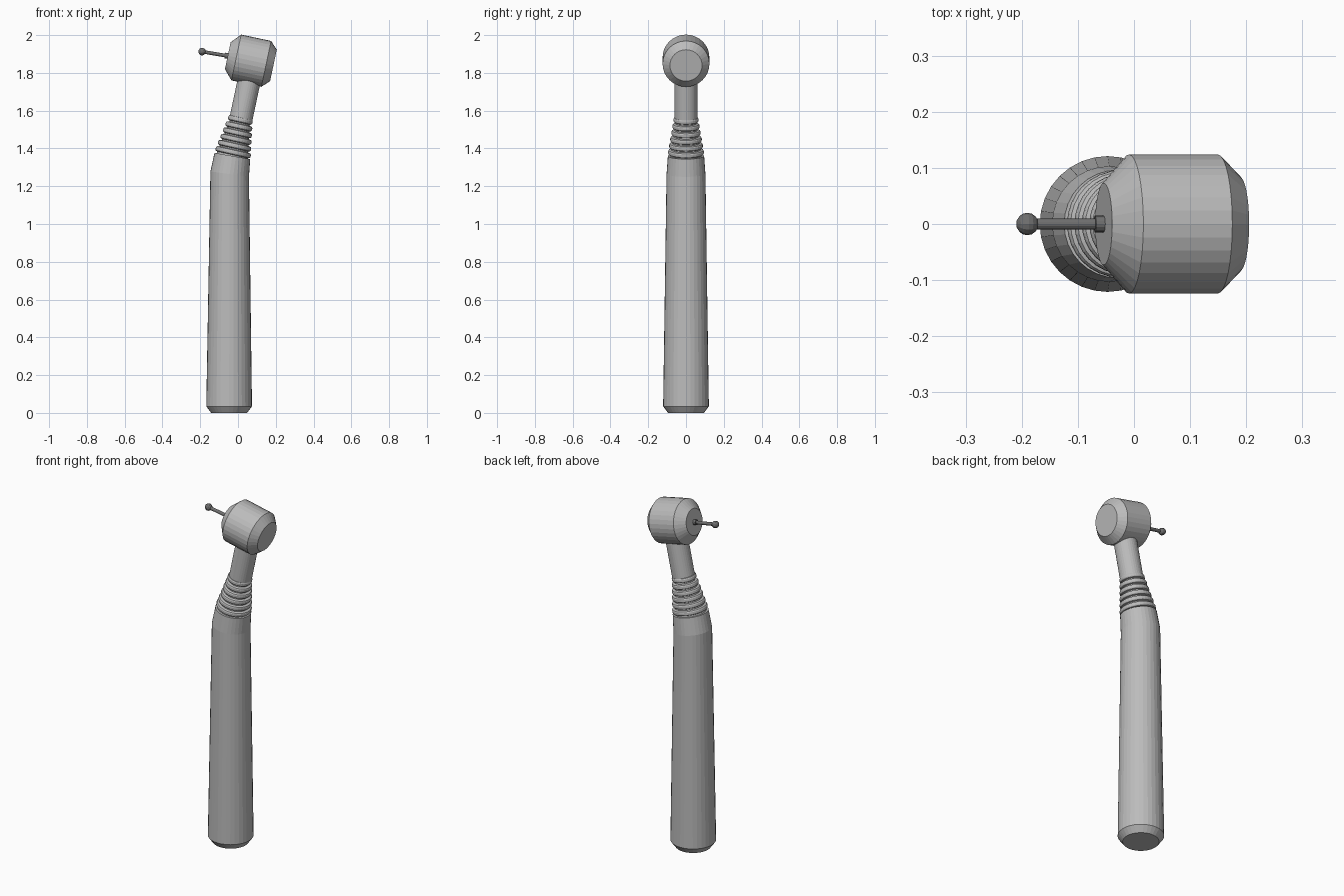
import bpy, bmesh
from math import sin, cos, pi, radians
from mathutils import Matrix, Vector

if "Cube" in bpy.data.objects:
    bpy.data.objects.remove(bpy.data.objects["Cube"])


def material(name, value):
    mat = bpy.data.materials.new(name)
    mat.use_nodes = True
    color = (value, value, value, 1)
    mat.diffuse_color = color
    mat.node_tree.nodes["Principled BSDF"].inputs["Base Color"].default_value = color
    return mat


steel = material("brushed_steel", 0.5)
dark_steel = material("dark_steel", 0.16)


def finish(name, bm, mat):
    mesh = bpy.data.meshes.new(name)
    bm.to_mesh(mesh)
    bm.free()
    mesh.materials.append(mat)
    obj = bpy.data.objects.new(name, mesh)
    bpy.context.collection.objects.link(obj)
    return obj


def loft(name, rings, mat, sides=32):
    """Skin circles given as (x, z, tilt in degrees, radius), capped at both ends."""
    bm = bmesh.new()
    loops = []
    for x, z, tilt, r in rings:
        t = radians(tilt)
        angles = [2 * pi * i / sides for i in range(sides)]
        loops.append([bm.verts.new((x + r * cos(a) * cos(t), r * sin(a),
                                    z - r * cos(a) * sin(t))) for a in angles])
    for low, high in zip(loops, loops[1:]):
        for i in range(sides):
            j = (i + 1) % sides
            bm.faces.new((low[i], low[j], high[j], high[i]))
    bm.faces.new(loops[0][::-1])
    bm.faces.new(loops[-1])
    return finish(name, bm, mat)


def turned(name, start, tilt, profile, mat, sides=32):
    """Lathe a (distance, radius) profile along an axis tilted from vertical towards +x."""
    t = radians(tilt)
    rings = [(start[0] + s * sin(t), start[1] + s * cos(t), tilt, r) for s, r in profile]
    return loft(name, rings, mat, sides)


# Handle with a chamfered foot and a bent shoulder
loft("handle", [(-0.047, 0, 0, 0.095), (-0.047, 0.035, 0, 0.121),
                (-0.044, 1.264, 8, 0.103), (-0.03, 1.36, 10, 0.096)], steel)

# Tapered grip made of rounded ridges
RIDGES, GRIP = 6, 0.21
pitch = GRIP / RIDGES
grip = [(-0.01, 0.085)]
for k in range(RIDGES):
    r = 0.095 - 0.029 * k / (RIDGES - 1)
    for f, drop in ((0, 0.011), (0.18, 0.011), (0.28, 0.003), (0.45, 0),
                    (0.75, 0), (0.92, 0.003), (1, 0.011)):
        grip.append(((k + f * 0.99) * pitch, r - drop))
turned("ridged_grip", (-0.03, 1.36), 12.5, grip, steel)

# Slim neck running into the head
turned("neck", (0.0165, 1.56), 12, [(0, 0.061), (0.24, 0.061)], steel)

# Barrel head, chamfered at both ends
turned("head", (-0.054, 1.891), 102,
       [(0, 0.073), (0.046, 0.124), (0.208, 0.124), (0.247, 0.085)], steel)

# Bur: collet, shank and ball tip
BUR_START, BUR_TILT = (-0.05, 1.889), -80.5
turned("collet", BUR_START, BUR_TILT, [(-0.015, 0.015), (0.02, 0.015)], dark_steel, 16)
turned("bur_shank", BUR_START, BUR_TILT, [(0, 0.0095), (0.14, 0.0095)], dark_steel, 16)
t = radians(BUR_TILT)
tip = Vector((BUR_START[0] + 0.142 * sin(t), 0, BUR_START[1] + 0.142 * cos(t)))
ball = bmesh.new()
bmesh.ops.create_uvsphere(ball, u_segments=12, v_segments=8, radius=0.02,
                          matrix=Matrix.Translation(tip) @ Matrix.Rotation(t, 4, "Y"))
finish("bur_ball", ball, dark_steel)
